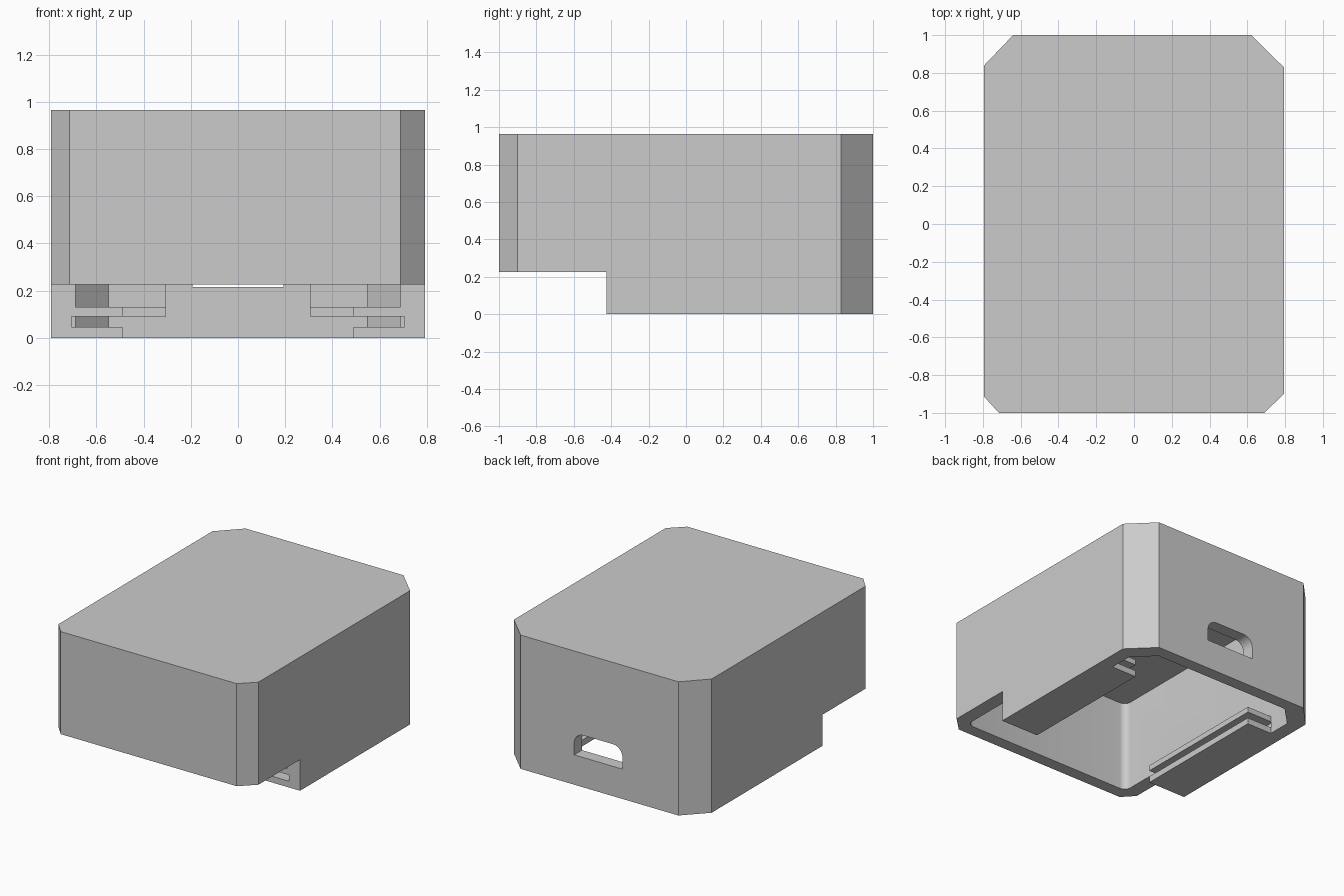
import bpy, bmesh

cube = bpy.data.objects.get("Cube")
if cube:
    bpy.data.objects.remove(cube, do_unlink=True)

grey = bpy.data.materials.new("plain_grey")
grey.use_nodes = True
COLOUR = (0.6, 0.6, 0.6, 1)
grey.diffuse_color = COLOUR
grey.node_tree.nodes["Principled BSDF"].inputs["Base Color"].default_value = COLOUR


def prism(name, outline, z0, z1, rounded=(), radius=0.05, axis="z"):
    """Extrude an outline; listed corners get rounded."""
    bm = bmesh.new()
    place = (lambda u, v, w: (u, v, w)) if axis == "z" else (lambda u, v, w: (u, w, v))
    verts = [bm.verts.new(place(u, v, z0)) for u, v in outline]
    face = bm.faces.new(verts)
    if rounded:
        bmesh.ops.bevel(bm, geom=[verts[i] for i in rounded], offset=radius,
                        segments=6, profile=0.5, affect="VERTICES")
        face = bm.faces[:][0]
    ext = bmesh.ops.extrude_face_region(bm, geom=[face])
    move = place(0, 0, z1 - z0)
    bmesh.ops.translate(bm, vec=move, verts=[v for v in ext["geom"] if isinstance(v, bmesh.types.BMVert)])
    bmesh.ops.recalc_face_normals(bm, faces=bm.faces)
    mesh = bpy.data.meshes.new(name)
    bm.to_mesh(mesh)
    bm.free()
    mesh.materials.append(grey)
    obj = bpy.data.objects.new(name, mesh)
    bpy.context.collection.objects.link(obj)
    return obj


def box(name, x0, x1, y0, y1, z0, z1):
    return prism(name, [(x0, y0), (x1, y0), (x1, y1), (x0, y1)], z0, z1)


def cut(target, cutter):
    mod = target.modifiers.new(cutter.name, "BOOLEAN")
    mod.operation = "DIFFERENCE"
    mod.solver = "EXACT"
    mod.object = cutter
    bpy.context.view_layer.objects.active = target
    bpy.ops.object.modifier_apply(modifier=mod.name)
    bpy.data.objects.remove(cutter, do_unlink=True)


# Outer shell with chamfered corners
STEP_Y, STEP_Z, HEIGHT = -0.425, 0.225, 0.965
WALL_X = 0.69
shell = prism("housing_shell", [(-0.715, -1), (0.69, -1), (0.793, -0.9), (0.793, 0.83),
                                (0.62, 1), (-0.64, 1), (-0.793, 0.84), (-0.793, -0.915)], 0, HEIGHT)

# Stepped underside at the front
cut(shell, box("step_cutter", -1, 1, -1.2, STEP_Y, -0.2, STEP_Z))

# Hollow interior, open below
cut(shell, prism("cavity_cutter", [(-WALL_X, -0.91), (WALL_X, -0.91), (WALL_X, 0.77), (0.55, 0.91),
                                   (-0.55, 0.91), (-WALL_X, 0.77)], -0.2, 0.885, rounded=(0, 1)))

# Port opening in the back wall with rounded upper corners
cut(shell, prism("port_cutter", [(-0.193, 0.215), (0.193, 0.215), (0.193, 0.375), (-0.193, 0.375)],
                 0.8, 1.2, rounded=(2, 3), radius=0.075, axis="y"))

# Slide rails and rear stops on both sides
for side, s in (("right", -1), ("left", 1)):
    lo, hi = sorted((s * 0.6, s * 0.705))
    cut(shell, box("slot_cutter", lo, hi, STEP_Y - 0.1, 0.6, 0.045, 0.09))
    lo, hi = sorted((s * 0.49, s * WALL_X))
    box(side + "_lower_rail", lo, hi, STEP_Y, 0.6, 0, 0.045)
    box(side + "_upper_rail", lo, hi, STEP_Y, 0.6, 0.09, 0.13)
    lo, hi = sorted((s * 0.305, s * 0.55))
    box(side + "_rear_stop", lo, hi, 0.85, 0.91, 0.13, 0.3)
    box(side + "_rear_ledge", lo, hi, 0.83, 0.91, 0.09, 0.13)

# Smooth the rounded corners, keep edges sharp
bpy.ops.object.select_all(action="DESELECT")
shell.select_set(True)
bpy.context.view_layer.objects.active = shell
bpy.ops.object.shade_smooth_by_angle()
